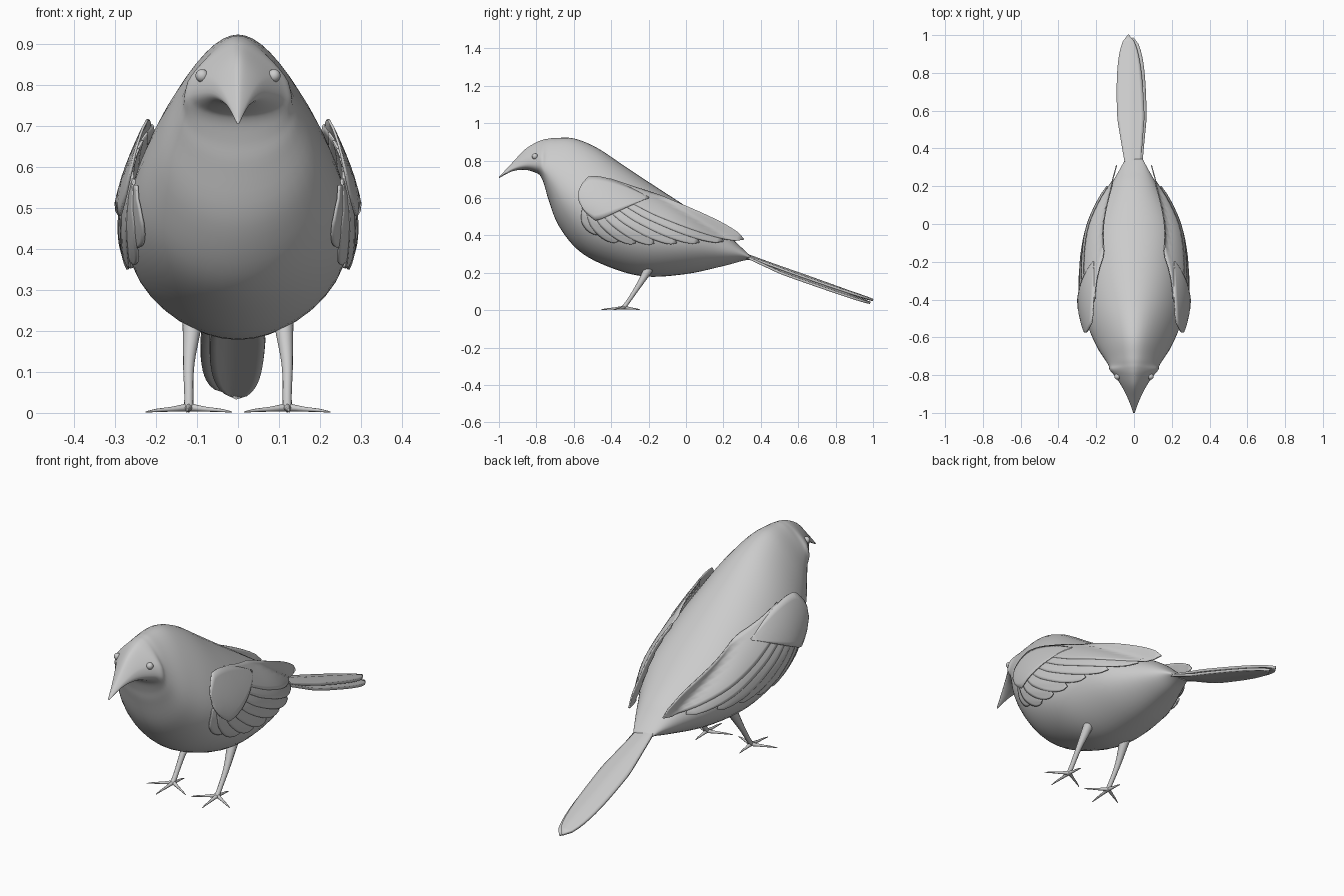
import bpy, bmesh, math
from mathutils import Vector

if "Cube" in bpy.data.objects:
    bpy.data.objects.remove(bpy.data.objects["Cube"])


def finish(name, bm, mirror=False, thick=0, angle=50):
    bmesh.ops.recalc_face_normals(bm, faces=bm.faces)
    me = bpy.data.meshes.new(name)
    bm.to_mesh(me)
    bm.free()
    ob = bpy.data.objects.new(name, me)
    bpy.context.collection.objects.link(ob)
    if thick:
        s = ob.modifiers.new("thickness", 'SOLIDIFY')
        s.thickness, s.offset = thick, 0
    if mirror:
        ob.modifiers.new("mirror", 'MIRROR').use_mirror_merge = False
    bpy.ops.object.select_all(action='DESELECT')
    ob.select_set(True)
    bpy.context.view_layer.objects.active = ob
    bpy.ops.object.shade_smooth_by_angle(angle=math.radians(angle))
    return ob


def loft(bm, rings):
    vs = [[bm.verts.new(p) for p in r] for r in rings]
    n = len(vs[0])
    for a, b in zip(vs, vs[1:]):
        for i in range(n):
            bm.faces.new((a[i], a[(i + 1) % n], b[(i + 1) % n], b[i]))
    bm.faces.new(vs[0])
    bm.faces.new(vs[-1])


def catmull(rows, steps):
    out = []
    for i in range(len(rows) - 1):
        p0, p1, p2 = rows[max(i - 1, 0)], rows[i], rows[i + 1]
        p3 = rows[min(i + 2, len(rows) - 1)]
        for s in range(steps):
            t = s / steps
            out.append([0.5 * (2 * b + (c - a) * t + (2 * a - 5 * b + 4 * c - d) * t * t
                               + (3 * b - a - 3 * c + d) * t ** 3)
                        for a, b, c, d in zip(p0, p1, p2, p3)])
    return out + [list(rows[-1])]


def tube(bm, pts, sides=12):
    # pts: x, y, z, radius
    path = catmull(pts, 4)
    rings = []
    for i, p in enumerate(path):
        a, b = path[max(i - 1, 0)], path[min(i + 1, len(path) - 1)]
        q = (Vector(b[:3]) - Vector(a[:3])).to_track_quat('Z', 'Y')
        rings.append([Vector(p[:3]) + q @ Vector((p[3] * math.cos(k * math.tau / sides),
                      p[3] * math.sin(k * math.tau / sides), 0)) for k in range(sides)])
    loft(bm, rings)


def blade(bm, root, ctrl, tip, hw, place, profile, n=20, m=8):
    # flat feather drawn in 2D along a curve, then placed on a 3D surface
    r, c, e = Vector(root), Vector(ctrl), Vector(tip)
    rows = []
    for i in range(n + 1):
        t = i / n
        p = r * (1 - t) ** 2 + c * 2 * t * (1 - t) + e * t * t
        d = ((c - r) * (1 - t) + (e - c) * t).normalized()
        side = Vector((-d.y, d.x)) * hw * max(profile(t), 0.03)
        rows.append([bm.verts.new(place(*(p + side * (2 * j / m - 1)))) for j in range(m + 1)])
    for a, b in zip(rows, rows[1:]):
        for j in range(m):
            bm.faces.new((a[j], a[j + 1], b[j + 1], b[j]))


def feather(t):
    return min(1, 0.55 + 1.2 * t) * max(0, 1 - t ** 5) ** 0.6


def shield(t):
    return min(1, 4 * t) ** 0.5 * max(0, 1 - max(0, (t - .3) / .7) ** 1.5)


# Body, head and beak: top y z, bottom y z, half width, egg factor
sections = [
    (-1.00, .712, -1.00, .705, .004, .3), (-.93, .787, -.93, .742, .028, .45),
    (-.86, .860, -.86, .750, .060, .5), (-.80, .897, -.80, .733, .098, .5),
    (-.765, .911, -.775, .712, .120, .48), (-.74, .916, -.755, .66, .128, .40),
    (-.70, .920, -.735, .59, .145, .35),
    (-.60, .918, -.68, .45, .190, .32), (-.48, .870, -.57, .315, .240, .27),
    (-.35, .785, -.41, .23, .268, .20),
    (-.20, .685, -.22, .180, .265, .10), (0, .555, 0, .193, .225, 0),
    (.20, .420, .20, .236, .125, 0), (.28, .350, .30, .263, .075, 0),
    (.345, .290, .345, .270, .045, 0)]
rings = []
for yt, zt, yb, zb, w, k in catmull(sections, 5):
    ring = []
    flat = 1 - 1.6 * max(0, k - .3)
    for i in range(40):
        a = i * math.tau / 40
        c = math.cos(a)
        h = c if c > 0 else -abs(c) ** flat
        f = (h + 1) / 2
        x = w * math.sin(a) * (1 - k * c) * (1 - .18 * min(c, 0) ** 2)
        ring.append((x, yb + (yt - yb) * f, zb + (zt - zb) * f))
    rings.append(ring)
bm = bmesh.new()
loft(bm, rings)
body = finish("body", bm)

# Eyes
_, pos, _, _ = body.closest_point_on_mesh(Vector((.07, -.795, .81)))
bm = bmesh.new()
bmesh.ops.create_uvsphere(bm, u_segments=16, v_segments=10, radius=.016)
bmesh.ops.translate(bm, vec=pos, verts=bm.verts)
finish("eyes", bm, mirror=True)

# Height limit of the back, so the wing hugs the body: y, z
back = [(-.7, .86), (-.45, .80), (-.3, .71), (-.2, .645), (0, .52), (.2, .395), (.33, .292)]


def wing_surface(layer):
    def place(y, z):
        yy = min(max(y, -.69), .325)
        for a, b in zip(back, back[1:]):
            if yy <= b[0]:
                break
        top = a[1] + (b[1] - a[1]) * (yy - a[0]) / (b[0] - a[0])
        hit, loc, _, _ = body.ray_cast(Vector((1, yy, min(z, top))), Vector((-1, 0, 0)))
        x = loc.x if hit else .05
        return (x + .006 + layer + max(0, y) * .02, y, z)
    return place


# Wing feathers, upper ones lying over lower ones
tips = [(.31, .378), (.20, .368), (.07, .362), (-.05, .36), (-.17, .357),
        (-.27, .36), (-.36, .37), (-.44, .42)]
bm = bmesh.new()
for i, tip in enumerate(tips):
    f = i / 7
    root = (-.42 - .11 * f, .675 - .12 * f)
    ctrl = ((root[0] + tip[0]) / 2 - .05 * f, (root[1] + tip[1]) / 2 - .01 - .035 * f)
    blade(bm, root, ctrl, tip, .056 - .016 * f, wing_surface(.022 - .003 * i), feather)
finish("wing_feathers", bm, mirror=True, thick=.006)

# Shoulder coverts over the feather roots
bm = bmesh.new()
blade(bm, (-.572, .58), (-.45, .62), (-.2, .60), .118, wing_surface(.025), shield)
finish("wing_coverts", bm, mirror=True, thick=.006)

# Tail: two overlapping long feathers
for name, x0, tip, hw, drop in (("upper_tail_feather", -.005, (-.03, 1.0), .072, 0),
                                ("lower_tail_feather", .005, (-.005, .985), .068, .02)):
    bm = bmesh.new()
    blade(bm, (x0, .30), ((x0 + tip[0]) / 2 - .005, .65), tip, hw,
          lambda x, y: (x, y, .297 - .355 * (y - .32) - .15 * abs(x + .02)
                        - drop * min(1, max(0, (y - .3) * 5))),
          feather)
    finish(name, bm, thick=.012)

# Legs
bm = bmesh.new()
tube(bm, [(.11, -.17, .27, .026), (.112, -.205, .21, .023), (.12, -.26, .12, .014),
          (.12, -.31, .045, .011), (.12, -.335, .012, .012)])
finish("legs", bm, mirror=True)

# Toes with pointed claws
bm = bmesh.new()
for tx, ty in ((.125, -.455), (.225, -.385), (.015, -.385), (.12, -.245)):
    dx, dy = tx - .12, ty + .33
    tube(bm, [(.12, -.33, .014, .010), (.12 + dx * .4, -.33 + dy * .4, .009, .006),
              (.12 + dx * .75, -.33 + dy * .75, .006, .004), (tx, ty, .002, .0015)], 8)
finish("toes", bm, mirror=True)
